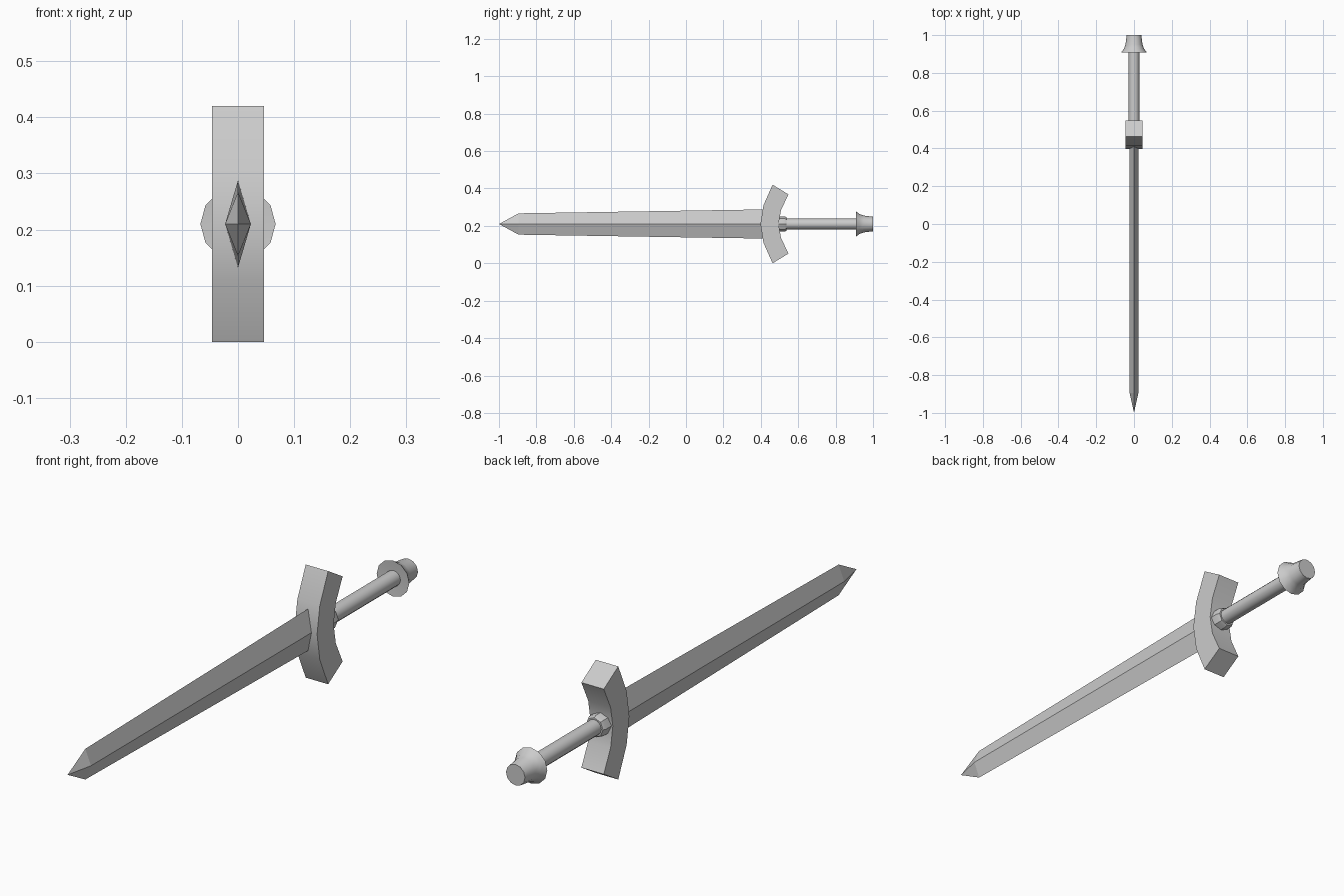
import bpy, bmesh, math

if "Cube" in bpy.data.objects:
    bpy.data.objects.remove(bpy.data.objects["Cube"])

CZ = 0.21  # height of the sword's long axis


def finish(name, bm, smooth=None):
    bmesh.ops.recalc_face_normals(bm, faces=bm.faces)
    me = bpy.data.meshes.new(name)
    bm.to_mesh(me)
    bm.free()
    ob = bpy.data.objects.new(name, me)
    bpy.context.collection.objects.link(ob)
    if smooth:
        bpy.ops.object.select_all(action='DESELECT')
        ob.select_set(True)
        bpy.context.view_layer.objects.active = ob
        bpy.ops.object.shade_smooth_by_angle(angle=math.radians(smooth))
    return ob


def loft(name, rings, smooth=None):
    """Skin a list of equal-length rings and cap both ends."""
    bm = bmesh.new()
    vs = [[bm.verts.new(p) for p in r] for r in rings]
    n = len(rings[0])
    for a, b in zip(vs, vs[1:]):
        for i in range(n):
            j = (i + 1) % n
            bm.faces.new((a[i], a[j], b[j], b[i]))
    bm.faces.new(vs[0])
    bm.faces.new(vs[-1])
    bmesh.ops.remove_doubles(bm, verts=bm.verts, dist=1e-5)
    return finish(name, bm, smooth)


def lathe(name, profile, sides):
    """Turn (y, radius) pairs about the long axis."""
    ang = [2 * math.pi * i / sides for i in range(sides)]
    return loft(name, [[(r * math.cos(a), y, CZ + r * math.sin(a)) for a in ang]
                       for y, r in profile], 40)


def diamond(y, w, h):
    return [(w, y, CZ), (0, y, CZ + h), (-w, y, CZ), (0, y, CZ - h)]


# blade: diamond section, tapering to a point
bm = bmesh.new()
base, neck = [[bm.verts.new(p) for p in diamond(*d)]
              for d in ((0.42, 0.023, 0.078), (-0.895, 0.023, 0.057))]
tip = bm.verts.new((0, -1, CZ))
for i in range(4):
    j = (i + 1) % 4
    bm.faces.new((base[i], base[j], neck[j], neck[i]))
    bm.faces.new((neck[i], neck[j], tip))
bm.faces.new(base)
finish("blade", bm)

# guard: swept-back bar, (front y, front dz, back y, back dz) from centre to end
half = [(0.398, 0, 0.495, 0), (0.414, 0.1, 0.508, 0.075), (0.463, 0.21, 0.548, 0.158)]
stations = [(f, -a, b, -c) for f, a, b, c in half[:0:-1]] + half
W = 0.046
loft("guard", [[(-W, f, CZ + a), (W, f, CZ + a), (W, b, CZ + c), (-W, b, CZ + c)]
               for f, a, b, c in stations], 30)

# collar between guard and grip
lathe("collar", [(0.48, 0.041), (0.527, 0.041), (0.538, 0.036)], 8)

# grip
lathe("grip", [(0.48, 0.029), (0.93, 0.029)], 12)

# pommel: flared rim narrowing to a flat end
lathe("pommel", [(0.912, 0.028), (0.909, 0.067), (0.928, 0.053),
                 (0.95, 0.045), (1.0, 0.039)], 12)
